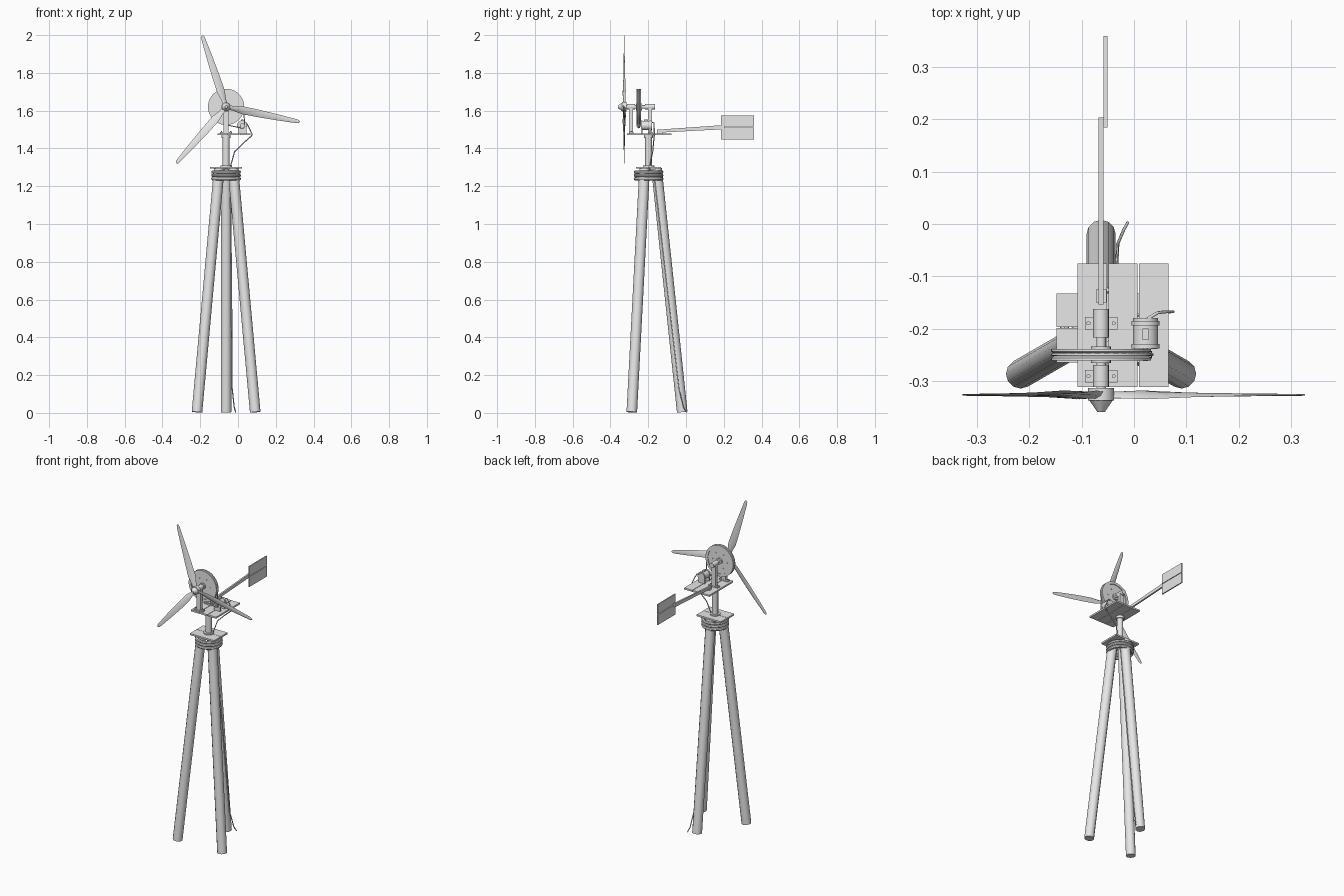
import bpy, bmesh, math
from mathutils import Vector, Matrix

if "Cube" in bpy.data.objects:
    bpy.data.objects.remove(bpy.data.objects["Cube"])

grey = bpy.data.materials.new("weathered grey")
grey.diffuse_color = (0.8, 0.8, 0.8, 1)
grey.use_nodes = True
grey.node_tree.nodes["Principled BSDF"].inputs["Base Color"].default_value = grey.diffuse_color
AX, AY, HZ = -0.063, -0.198, 1.62      # tower axis and rotor shaft height


def finish(name, bm, smooth=False):
    bmesh.ops.recalc_face_normals(bm, faces=bm.faces)
    me = bpy.data.meshes.new(name)
    bm.to_mesh(me)
    bm.free()
    me.materials.append(grey)
    ob = bpy.data.objects.new(name, me)
    bpy.context.collection.objects.link(ob)
    if smooth:
        bpy.ops.object.select_all(action='DESELECT')
        ob.select_set(True)
        bpy.context.view_layer.objects.active = ob
        bpy.ops.object.shade_smooth_by_angle(angle=math.radians(40))
    return ob


def box(name, lo, hi):
    lo, hi = Vector(lo), Vector(hi)
    bm = bmesh.new()
    m = Matrix.Translation((lo + hi) / 2) @ Matrix.Diagonal((*(hi - lo), 1))
    bmesh.ops.create_cube(bm, size=1, matrix=m)
    return finish(name, bm)


def rod(name, a, b, r1, r2=None, sides=16):
    a, b = Vector(a), Vector(b)
    d = b - a
    bm = bmesh.new()
    m = Matrix.Translation((a + b) / 2) @ d.to_track_quat('Z', 'Y').to_matrix().to_4x4()
    bmesh.ops.create_cone(bm, cap_ends=True, segments=sides, radius1=r1,
                          radius2=r1 if r2 is None else r2, depth=d.length, matrix=m)
    return finish(name, bm, True)


def lathe(name, profile, origin, axis, steps=32):
    """Spin a closed (radius, height) profile around an axis."""
    bm = bmesh.new()
    rings = []
    for i in range(steps):
        a = math.tau * i / steps
        rings.append([bm.verts.new((r * math.cos(a), r * math.sin(a), h)) for r, h in profile])
    n = len(profile)
    for i in range(steps):
        p, q = rings[i], rings[(i + 1) % steps]
        for j in range(n):
            bm.faces.new((p[j], q[j], q[(j + 1) % n], p[(j + 1) % n]))
    m = Matrix.Translation(origin) @ Vector(axis).to_track_quat('Z', 'Y').to_matrix().to_4x4()
    bm.transform(m)
    return finish(name, bm, True)


def wire(name, pts, r, closed=False):
    cu = bpy.data.curves.new(name, 'CURVE')
    cu.dimensions = '3D'
    cu.bevel_depth, cu.bevel_resolution = r, 1
    cu.use_fill_caps = True
    sp = cu.splines.new('POLY')
    sp.points.add(len(pts) - 1)
    for p, c in zip(sp.points, pts):
        p.co = (*c, 1)
    sp.use_cyclic_u = closed
    cu.materials.append(grey)
    ob = bpy.data.objects.new(name, cu)
    bpy.context.collection.objects.link(ob)


# Tripod legs
for i, deg in enumerate((90, 210, 330)):
    c, s = math.cos(math.radians(deg)), math.sin(math.radians(deg))
    rod(f"leg_{i}", (AX + .178 * c, AY + .178 * s, .004),
        (AX + .042 * c, AY + .042 * s, 1.293), .028, sides=12)

# Rope lashing around the leg tops
for i, z in enumerate((1.239, 1.257, 1.275)):
    ring = [(.07 + .009 * math.cos(k * math.tau / 8), .009 * math.sin(k * math.tau / 8))
            for k in range(8)]
    lathe(f"rope_ring_{i}", ring, (AX, AY, z), (0, 0, 1))

# Lower deck, two boards
box("lower_board_front", (-.148, -.265, 1.293), (.02, -.199, 1.303))
box("lower_board_back", (-.148, -.197, 1.293), (.02, -.133, 1.303))

# Mast with collar
rod("mast", (AX, AY, 1.3), (AX, AY, 1.472), .018)
rod("mast_flange", (AX, AY, 1.303), (AX, AY, 1.31), .03)
rod("mast_collar", (AX, AY, 1.455), (AX, AY, 1.471), .024)

# Upper deck, three boards
for i, x in enumerate((-.108, -.049, .010)):
    box(f"upper_board_{i}", (x, -.312, 1.47), (x + .056, -.076, 1.48))

# Shaft bearings: foot plate, bolts, post and sleeve
for tag, y, half in (("front", -.291, .021), ("rear", -.19, .027)):
    box(f"{tag}_bearing_foot", (AX - .031, y - .012, 1.48), (AX + .031, y + .012, 1.487))
    for s in (-1, 1):
        rod(f"{tag}_bolt_{s}", (AX + .024 * s, y, 1.486), (AX + .024 * s, y, 1.492), .004, sides=6)
    box(f"{tag}_post", (AX - .014, y - .010, 1.486), (AX + .014, y + .010, HZ - .006))
    rod(f"{tag}_sleeve", (AX, y - half, HZ), (AX, y + half, HZ), .015)

# Rotor shaft, hub and nose cone
rod("shaft", (AX, -.33, HZ), (AX, -.163, HZ), .009)
rod("hub", (AX, -.338, HZ), (AX, -.314, HZ), .025)
rod("nose_cone", (AX, -.338, HZ), (AX, -.36, HZ), .022, .007, sides=12)

# Twisted, tapered blades: stations of (radius, width, thickness, pitch in degrees)
stations = ((.012, .024, .010, 28), (.045, .030, .009, 27), (.085, .045, .007, 22),
            (.17, .041, .005, 13), (.28, .032, .004, 7), (.38, .021, .003, 4),
            (.392, .016, .003, 4), (.398, .007, .002, 4))
for i in range(3):
    bm = bmesh.new()
    rows = []
    for r, w, t, pitch in stations:
        rot = Matrix.Rotation(math.radians(pitch), 3, 'X')
        sec = ((-.5 * w, 0), (-.2 * w, -.5 * t), (.2 * w, -.5 * t),
               (.5 * w, 0), (.2 * w, .5 * t), (-.2 * w, .5 * t))
        rows.append([bm.verts.new(rot @ Vector((0, y, z)) + Vector((r, 0, 0))) for z, y in sec])
    for p, q in zip(rows, rows[1:]):
        for j in range(6):
            k = (j + 1) % 6
            bm.faces.new((p[j], p[k], q[k], q[j]))
    bm.faces.new(rows[0])
    bm.faces.new(rows[-1])
    bm.transform(Matrix.Translation((AX, -.327, HZ)) @
                 Matrix.Rotation(-math.radians(108.5 + 120 * i), 4, 'Y'))
    finish(f"blade_{i}", bm, True)

# Grooved drive wheel, hub boss and rim bolts
lathe("drive_wheel", ((.004, -.007), (.08, -.007), (.08, -.011), (.096, -.011), (.096, -.006),
                      (.091, -.003), (.091, .003), (.096, .006), (.096, .011), (.08, .011),
                      (.08, .007), (.004, .007)), (AX, -.25, HZ), (0, 1, 0), 40)
rod("wheel_boss", (AX, -.266, HZ), (AX, -.234, HZ), .019)
for i in range(6):
    a = math.tau * i / 6
    x, z = AX + .05 * math.cos(a), HZ + .05 * math.sin(a)
    rod(f"wheel_bolt_{i}", (x, -.26, z), (x, -.24, z), .004, sides=6)

# Generator with end rings, feet, terminal lug and pulley
GX, GZ = .022, 1.521
rod("generator_body", (GX, -.236, GZ), (GX, -.18, GZ), .024, sides=20)
for i, y in enumerate((-.234, -.19)):
    rod(f"generator_ring_{i}", (GX, y - .004, GZ), (GX, y + .004, GZ), .027, sides=20)
    box(f"generator_foot_{i}", (GX - .022, y - .005, 1.48), (GX + .022, y + .005, 1.505))
box("generator_lug", (GX - .006, -.222, GZ + .02), (GX + .006, -.2, GZ + .031))
rod("generator_shaft", (GX, -.262, GZ), (GX, -.236, GZ), .005, sides=10)
rod("generator_pulley", (GX, -.257, GZ), (GX, -.243, GZ), .012)

# Drive belt following the outer tangents of both wheels
d = Vector((GX - AX, GZ - HZ))
base = math.atan2(d.y, d.x)
spread = math.acos((.093 - .013) / d.length)
belt = []
for k in range(25):
    a = base + spread + (math.tau - 2 * spread) * k / 24
    belt.append((AX + .093 * math.cos(a), -.25, HZ + .093 * math.sin(a)))
for k in range(9):
    a = base - spread + 2 * spread * k / 8
    belt.append((GX + .013 * math.cos(a), -.25, GZ + .013 * math.sin(a)))
wire("belt", belt, .003, True)

# Tapered tail boom
bm = bmesh.new()
ends = [[bm.verts.new((AX + sx * .005, y, z + sz * h))
         for sx, sz in ((-1, -1), (1, -1), (1, 1), (-1, 1))]
        for y, z, h in ((-.154, 1.491, .008), (.204, 1.513, .011))]
for j in range(4):
    k = (j + 1) % 4
    bm.faces.new((ends[0][j], ends[0][k], ends[1][k], ends[1][j]))
bm.faces.new(ends[0])
bm.faces.new(ends[1])
finish("tail_boom", bm)
box("tail_bracket", (AX - .010, -.15, 1.478), (AX + .010, -.125, 1.488))

# Tail vane, two boards
box("vane_upper", (-.058, .185, 1.515), (-.051, .36, 1.575))
box("vane_lower", (-.058, .185, 1.447), (-.051, .36, 1.511))

# Power cable from generator to the mast and down the back leg
wire("cable", [(.025, -.182, 1.54), (.045, -.17, 1.535), (.06, -.168, 1.505), (.075, -.168, 1.475),
               (.07, -.168, 1.465), (.03, -.172, 1.43), (-.018, -.176, 1.383), (-.03, -.185, 1.34),
               (-.042, -.192, 1.30), (-.04, -.165, 1.22), (-.034, -.10, .65),
               (-.031, -.038, .13), (-.02, -.012, .03), (-.012, .003, .003)], .003)
